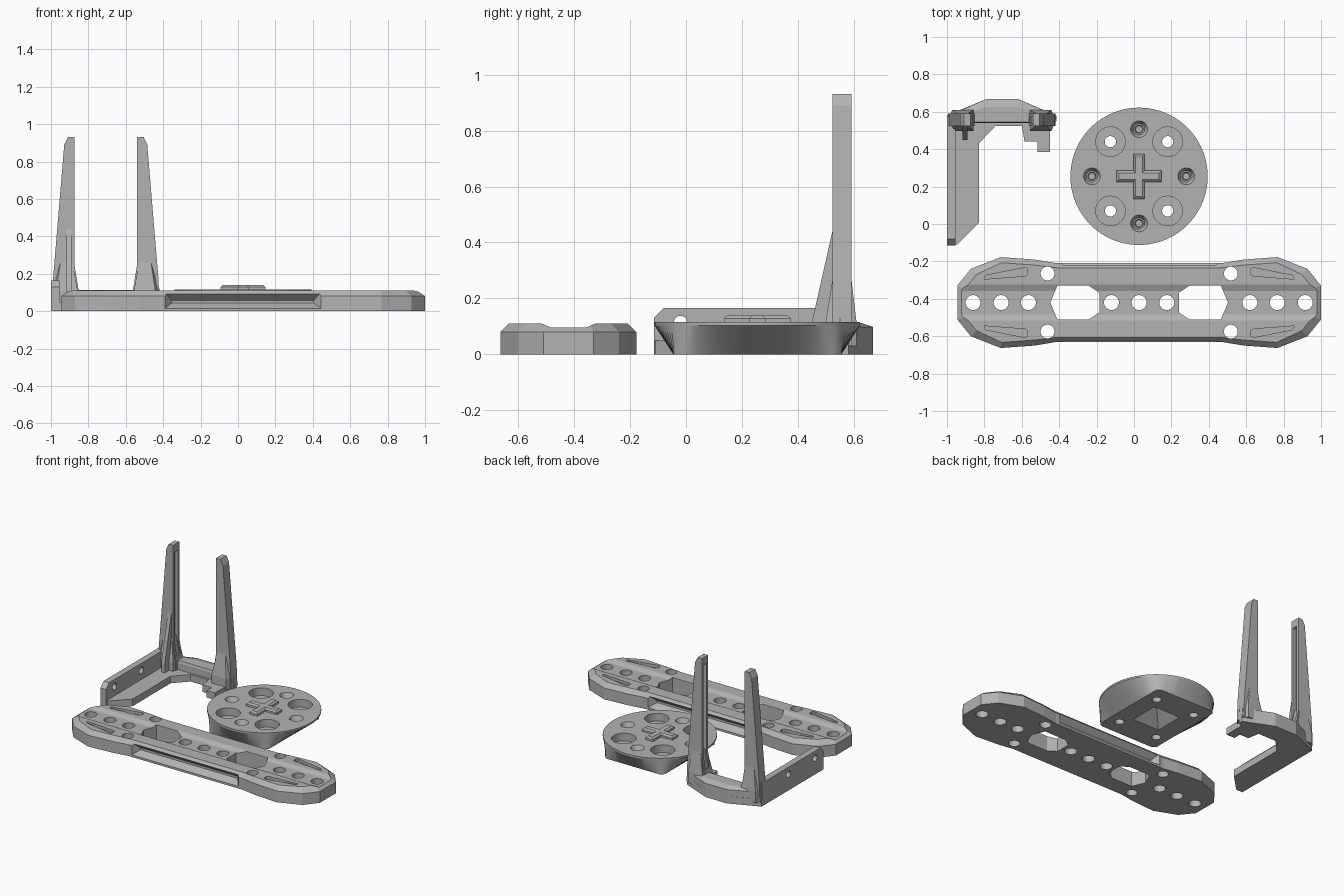
import bpy, bmesh, math

cube = bpy.data.objects.get("Cube")
if cube:
    bpy.data.objects.remove(cube)

grey = bpy.data.materials.new("plain_grey")
grey.use_nodes = True
colour = (0.45, 0.45, 0.45, 1)
grey.diffuse_color = colour
grey.node_tree.nodes["Principled BSDF"].inputs["Base Color"].default_value = colour


def loft(bm, loops):
    """Closed solid through equal-length loops of 3D points."""
    rings = [[bm.verts.new(p) for p in loop] for loop in loops]
    n = len(rings[0])
    for a, b in zip(rings, rings[1:]):
        for i in range(n):
            j = (i + 1) % n
            bm.faces.new((a[i], a[j], b[j], b[i]))
    bm.faces.new(rings[0][::-1])
    bm.faces.new(rings[-1])


def at_z(pts, z):
    return [(x, y, z) for x, y in pts]


def at_y(pts, y):
    return [(x, y, z) for x, z in pts]


def at_x(pts, x):
    return [(x, y, z) for y, z in pts]


def rect(x0, x1, y0, y1):
    return [(x0, y0), (x1, y0), (x1, y1), (x0, y1)]


def circle(x, y, r, n=32):
    return [(x + r * math.cos(math.tau * i / n), y + r * math.sin(math.tau * i / n))
            for i in range(n)]


def make(name, solids):
    """Object from a list of lofted solids."""
    bm = bmesh.new()
    for loops in solids:
        loft(bm, loops)
    bmesh.ops.recalc_face_normals(bm, faces=bm.faces)
    mesh = bpy.data.meshes.new(name)
    bm.to_mesh(mesh)
    bm.free()
    mesh.materials.append(grey)
    obj = bpy.data.objects.new(name, mesh)
    bpy.context.collection.objects.link(obj)
    return obj


def cut(obj, solids):
    """Subtract solids from the object and drop the cutter."""
    cutter = make("cutter", solids)
    cutter.hide_render = True
    mod = obj.modifiers.new("cut", "BOOLEAN")
    mod.operation = "DIFFERENCE"
    mod.solver = "EXACT"
    mod.object = cutter
    bpy.context.view_layer.objects.active = obj
    bpy.ops.object.modifier_apply(modifier=mod.name)
    bpy.data.objects.remove(cutter)


def smooth(obj):
    obj.data.polygons.foreach_set("use_smooth", [True] * len(obj.data.polygons))
    obj.data.set_sharp_from_angle(angle=math.radians(25))


# Long arm with chamfered rim
CX, CY = 0.0275, -0.42


def four_way(quarter):
    """Mirror a quarter outline into a full loop around the arm centre."""
    half = quarter + [(-x, y) for x, y in quarter[::-1]]
    full = half + [(x, -y) for x, y in half[::-1]]
    return [(CX + x, CY + y) for x, y in full]


rim = four_way([(.9725, .09), (.9, .18), (.74, .243), (.56, .23), (.45, .212)])
top = four_way([(.93, .075), (.87, .15), (.735, .213), (.555, .2), (.44, .186)])
arm = make("long_arm", [[at_z(rim, 0), at_z(rim, .08), at_z(top, .11)]])

# Shallow groove along the arm
groove = [(CY - .13, .125), (CY - .063, .096), (CY + .063, .096), (CY + .13, .125)]
cut(arm, [[at_x(groove, -1.1), at_x(groove, 1.1)]])

# Through holes, windows and shallow triangular pockets
holes = []
for x in (-.888, -.738, -.592, -.148, 0, .148, .592, .738, .888):
    holes.append(circle(CX + x, CY, .04))
for sx in (-1, 1):
    window = [(.475, 0), (.437, .091), (.27, .091), (.213, .053),
              (.213, -.053), (.27, -.091), (.437, -.091)]
    holes.append([(CX + sx * x, CY + y) for x, y in window])
    for sy in (-1, 1):
        holes.append(circle(CX + sx * .49, CY + sy * .155, .037))
solids = [[at_z(h, -.05), at_z(h, .2)] for h in holes]
for sx in (-1, 1):
    for sy in (-1, 1):
        tri = [(.83, .125), (.82, .145), (.61, .187), (.597, .18), (.597, .15), (.61, .142)]
        tri = [(CX + sx * x, CY + sy * y) for x, y in tri]
        solids.append([at_z(tri, .09), at_z(tri, .2)])
cut(arm, solids)

# Tapered recess in each long side
solids = []
for s in (-1, 1):
    mouth, floor = rect(-.39, .445, .015, .1), rect(-.355, .405, .043, .058)
    solids.append([at_y(mouth, CY + s * .25), at_y(mouth, CY + s * .211),
                   at_y(floor, CY + s * .165)])
cut(arm, solids)

# Round plate tapering to a clipped rectangular underside
DX, DY, R, TOP = .027, .255, .367, .115
round_top = circle(DX, DY, R, 96)
under = [(DX + max(-.235, min(.235, x - DX)), DY + max(-.3, min(.3, y - DY)))
         for x, y in round_top]
plate = make("round_plate", [[at_z(under, 0), at_z(round_top, TOP - .012),
                              at_z(round_top, TOP)]])
solids = []
for sx in (-1, 1):
    for sy in (-1, 1):
        x, y = DX + sx * .153, DY + sy * .185
        bore, pocket = circle(x, y, .03), circle(x, y, .079)
        solids.append([at_z(bore, -.05), at_z(bore, .06), at_z(pocket, .06), at_z(pocket, .2)])
for i in range(4):
    x = DX + .252 * math.cos(i * math.pi / 2)
    y = DY + .252 * math.sin(i * math.pi / 2)
    solids.append([at_z(circle(x, y, r), z) for r, z in
                   ((.018, .045), (.022, .08), (.03, .08), (.045, TOP), (.045, .2))])
cut(plate, solids)
# Pyramid pocket underneath
cut(plate, [[at_z(rect(DX - h, DX + h, DY - h, DY + h), z)
             for h, z in ((.105, -.05), (.105, 0), (.01, .085))]])
smooth(plate)


# Raised cross on the plate
def cross(length, w):
    return [(DX + x, DY + y) for x, y in (
        (length, -w), (length, w), (w, w), (w, length), (-w, length), (-w, w),
        (-length, w), (-length, -w), (-w, -w), (-w, -length), (w, -length), (w, -w))]


make("raised_cross", [[at_z(cross(.12, .03), TOP - .005), at_z(cross(.12, .03), TOP + .014),
                       at_z(cross(.108, .018), TOP + .024)]])

# Bracket floor and its right-hand foot
floor = [(-1, -.11), (-.945, -.11), (-.83, .005), (-.83, .43), (-.74, .525), (-.6, .525),
         (-.585, .44), (-.515, .44), (-.515, .385), (-.45, .385), (-.45, .53),
         (-.415, .55), (-.415, .58), (-.62, .668), (-.79, .668), (-1, .58)]
make("bracket_floor", [[at_z(floor, 0), at_z(floor, .05)]])

# Bracket side wall with two bolt holes
side = [(-.115, 0), (.575, 0), (.575, .165), (-.08, .165), (-.115, .13)]
wall = make("bracket_wall", [[at_x(side, -1), at_x(side, -.955)]])
cut(wall, [[at_x(circle(y, .115, .023, 24), -1.1), at_x(circle(y, .115, .023, 24), -.9)]
           for y in (-.02, .28)])

# Faceted beam joining the posts at the back
beam = [(-.985, .54), (-.43, .54), (-.42, .58), (-.62, .668), (-.79, .668), (-.99, .58)]
crest = [(-.96, .545), (-.455, .545), (-.45, .575), (-.62, .625), (-.79, .625), (-.965, .575)]
make("back_beam", [[at_z(beam, .0), at_z(beam, .098), at_z(crest, .113)]])

# Two tapering posts with a channel on the inner face and a flared foot
MID = -.707
for name, s in (("right_post", -1), ("left_post", 1)):
    def px(pts):
        return [(MID + s * d, z) for d, z in pts]
    profile = px([(.145, .03), (.145, .11), (.168, .25), (.168, .93), (.203, .93),
                  (.222, .89), (.282, .17), (.288, .03)])
    post = make(name, [[at_y(profile, .523), at_y(profile, .592)]])
    slot = px([(.1, .14), (.19, .14), (.19, .87), (.1, .9)])
    cut(post, [[at_y(slot, .54), at_y(slot, .575)]])
    wide = px([(.15, .498), (.265, .498), (.288, .55), (.265, .61), (.15, .61)])
    slim = px([(.18, .524), (.24, .524), (.26, .55), (.24, .591), (.18, .591)])
    make(name + "_foot", [[at_z(wide, .03), at_z(wide, .11), at_z(slim, .27)]])

# Thin gusset in front of the right post
gusset = [(.45, .04), (.53, .04), (.53, .47), (.45, .115)]
make("post_gusset", [[at_x(gusset, -.917), at_x(gusset, -.89)]])
